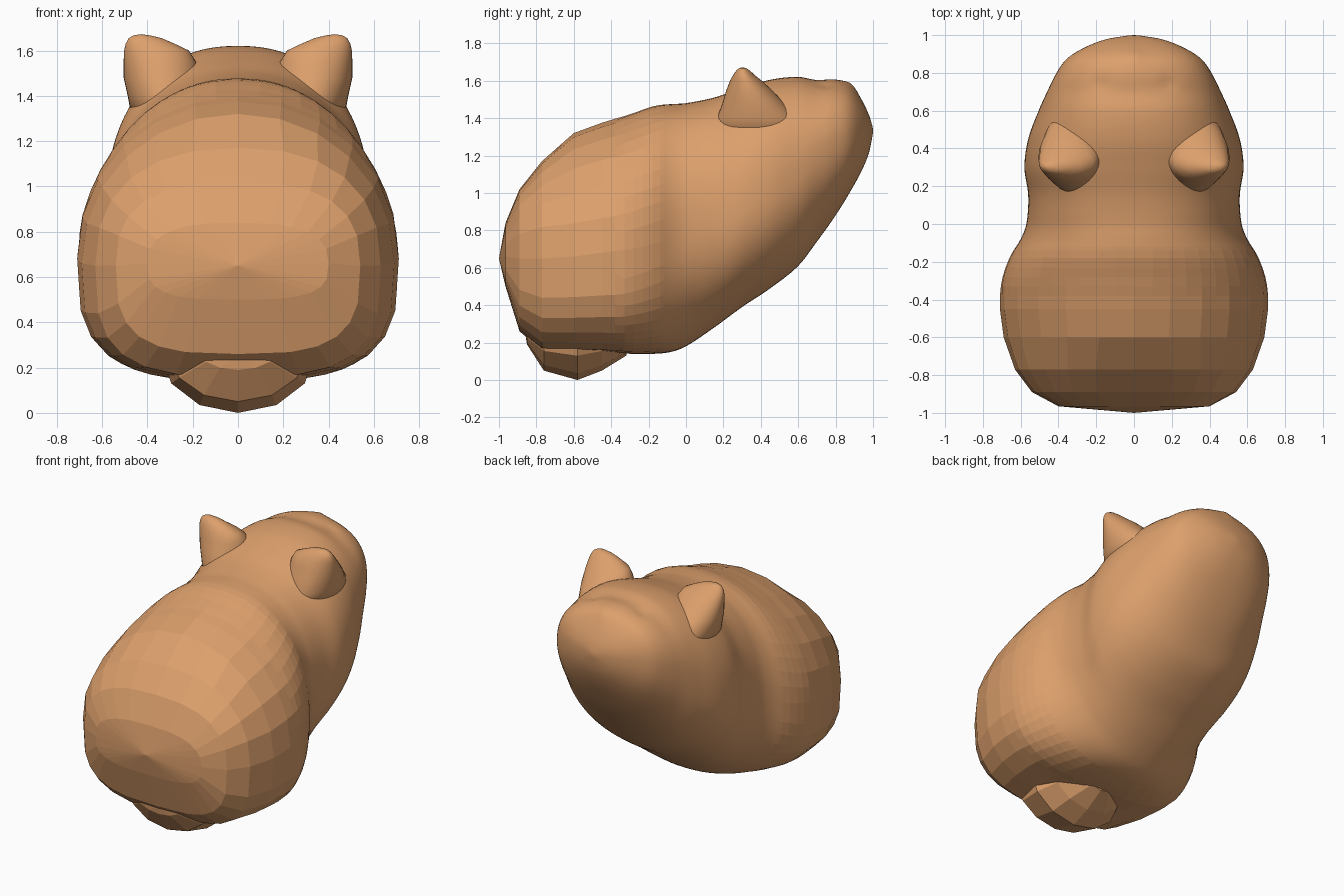
import bpy, bmesh, math

if "Cube" in bpy.data.objects:
    bpy.data.objects.remove(bpy.data.objects["Cube"])

fur = bpy.data.materials.new("tan brown fur")
fur.diffuse_color = (0.72, 0.35, 0.15, 1)
fur.use_nodes = True
fur.node_tree.nodes["Principled BSDF"].inputs["Base Color"].default_value = fur.diffuse_color

# body stations: y, top z, bottom z, half width, z of widest point
ROWS = [
    (-.965, .84, .50, .40, .66),
    (-.89, 1.02, .26, .54, .65), (-.77, 1.17, .16, .63, .65),
    (-.60, 1.32, .155, .69, .66), (-.45, 1.375, .15, .71, .68),
    (-.30, 1.42, .14, .70, .70), (-.17, 1.465, .14, .655, .73),
    (-.08, 1.475, .15, .60, .76), (0, 1.48, .18, .57, .80),
    (.15, 1.51, .28, .56, .86),
    (.30, 1.56, .39, .58, .92), (.45, 1.605, .49, .56, .98),
    (.60, 1.62, .61, .505, 1.08), (.70, 1.60, .74, .46, 1.18),
    (.80, 1.595, .88, .41, 1.25), (.88, 1.565, 1.01, .35, 1.29),
    (.94, 1.49, 1.12, .25, 1.32), (.98, 1.41, 1.22, .14, 1.33),
    (.998, 1.35, 1.31, .03, 1.33)]


def bump(x, y, cx, cy, r):
    return math.exp(-((x - cx) ** 2 + (y - cy) ** 2) / r ** 2)


def station(y):
    """Smoothly interpolated body station at y."""
    i = max(k for k in range(len(ROWS) - 1) if ROWS[k][0] <= y + 1e-6)
    a, b = ROWS[i], ROWS[i + 1]
    p, q = ROWS[max(i - 1, 0)], ROWS[min(i + 2, len(ROWS) - 1)]
    h = b[0] - a[0]
    t = (y - a[0]) / h
    out = [y]
    for c in range(1, 5):
        m0 = (b[c] - p[c]) / (b[0] - p[0]) * h
        m1 = (q[c] - a[c]) / (q[0] - a[0]) * h
        out.append((2*t**3 - 3*t*t + 1) * a[c] + (t**3 - 2*t*t + t) * m0
                   + (3*t*t - 2*t**3) * b[c] + (t**3 - t*t) * m1)
    return out


def body_ring(y, n):
    y, top, bot, w, mid = station(y)
    rear = min(1, max(0, (.05 - y) / .4))
    back = min(1, max(0, (-.6 - y) / .3))
    pts = []
    for k in range(n):
        a = 2 * math.pi * k / n
        c, s = math.cos(a), math.sin(a)
        e = 2 / (2.3 - .25 * rear + .6 * back) if s >= 0 else 2 / (2.2 + 1.0 * rear)
        x = math.copysign(abs(c) ** e, c) * w if abs(c) > 1e-6 else 0
        v = abs(s) ** e if abs(s) > 1e-6 else 0
        z = mid + v * ((top - mid) if s > 0 else (bot - mid))
        if s > .1 and y > .4:  # muzzle, nose and eye hollows
            z += v * (.012 * bump(x, y, 0, .83, .12) + .012 * bump(x, y, 0, .89, .04)
                      - .010 * bump(abs(x), y, .18, .745, .04))
        pts.append((x, y, z))
    return pts


def densify(ring):
    """Same outline with a point added in the middle of every edge."""
    out = []
    for a, b in zip(ring, ring[1:] + ring[:1]):
        out += [a, tuple((i + j) / 2 for i, j in zip(a, b))]
    return out


def loft(name, rings, start=None, end=None, smooth_from=-9):
    """Skin rings; a ring may have a multiple of the previous ring's points."""
    bm = bmesh.new()
    vr = [[bm.verts.new(p) for p in r] for r in rings]
    for a, b in zip(vr, vr[1:]):
        n, k = len(a), len(b) // len(a)
        for i in range(n):
            bm.faces.new([a[i], a[(i + 1) % n]]
                         + [b[(i * k + j) % len(b)] for j in range(k, -1, -1)])
    for tip, r in ((start, vr[0]), (end, vr[-1])):
        if tip:
            v = bm.verts.new(tip)
            for i in range(len(r)):
                bm.faces.new([v, r[i], r[(i + 1) % len(r)]])
        else:
            bm.faces.new(r)
    bmesh.ops.recalc_face_normals(bm, faces=bm.faces)
    for f in bm.faces:
        f.smooth = f.calc_center_median().y > smooth_from
    me = bpy.data.meshes.new(name)
    bm.to_mesh(me)
    bm.free()
    me.materials.append(fur)
    ob = bpy.data.objects.new(name, me)
    bpy.context.collection.objects.link(ob)
    return ob


# body and head: coarse facets at the rump, getting finer towards the head
rings = [body_ring(r[0], 24) for r in ROWS[:5]]
rings += [densify(body_ring(-.38, 24))]
rings += [body_ring(-.33 + .05 * i, 48) for i in range(4)]
rings += [densify(body_ring(-.14, 48))]
rings += [body_ring(-.12 + .02 * i, 96) for i in range(51)]
rings += [body_ring(y, 96) for y in (.90, .915, .93, .945, .96, .972, .982, .99, .998)]
loft("body_and_head", rings, (0, -1, .65), (0, 1, 1.33), -.12)

# stub tail tucked under the rump: y, half width, bottom z
TAIL = [(-.85, .16, .19), (-.76, .30, .05), (-.58, .34, 0), (-.45, .28, .05), (-.32, .14, .13)]
loft("tail", [[(w * math.cos(a), y, .26 + (.26 - b) * math.sin(a))
               for a in (2 * math.pi * k / 12 for k in range(12))] for y, w, b in TAIL],
     (0, -.86, .25), (0, -.3, .2), 9)

# ears: centre x, centre y, z, radius x, radius y
EAR = [(.30, .40, 1.28, .165, .25), (.315, .385, 1.40, .172, .22),
       (.335, .36, 1.48, .17, .165), (.345, .338, 1.55, .16, .122),
       (.36, .32, 1.60, .143, .085), (.388, .31, 1.63, .108, .058),
       (.41, .305, 1.655, .072, .036), (.425, .303, 1.667, .035, .02)]
for side, name in ((1, "ear_right"), (-1, "ear_left")):
    rs = []
    for cx, cy, z, rx, ry in EAR:
        rs.append([(side * (cx + rx * math.cos(2 * math.pi * k / 40)),
                    cy + ry * math.sin(2 * math.pi * k / 40), z) for k in range(40)])
    loft(name, rs, None, (side * .428, .303, 1.672))

# eyes: narrow slits, sitting in the eye hollows
for side, name in ((1, "eye_right"), (-1, "eye_left")):
    bpy.ops.mesh.primitive_uv_sphere_add(segments=16, ring_count=8, radius=1,
                                         location=(side * .18, .745, 1.553))
    eye = bpy.context.object
    eye.name = name
    eye.scale = (.018, .007, .008)
    eye.data.materials.append(fur)
    bpy.ops.object.shade_smooth()
